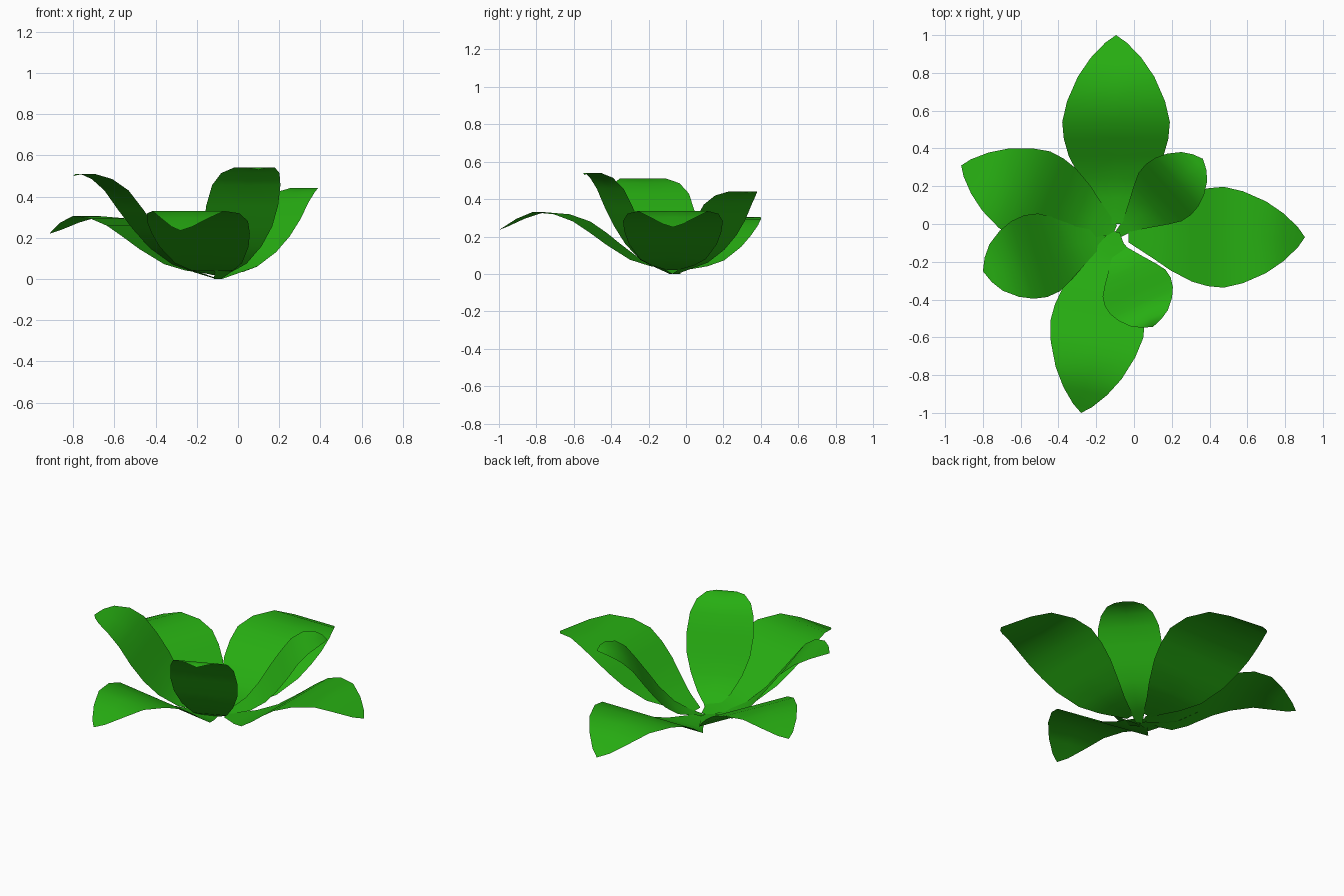
import bpy
import bmesh
from mathutils import Vector

default = bpy.data.objects.get("Cube")
if default:
    bpy.data.objects.remove(default, do_unlink=True)

# One leaf colour
green = bpy.data.materials.new("leaf_green")
green.use_nodes = True
colour = (0.02, 0.42, 0.006, 1)
green.diffuse_color = colour
green.node_tree.nodes["Principled BSDF"].inputs["Base Color"].default_value = colour

# Rows of a leaf: distance along, width, share of the rise, arch above the chord
SPREADING = [
    (0, .1, 0, 0), (.14, .42, .14, -.008), (.24, .66, .24, .005),
    (.36, .88, .36, .06), (.45, .97, .45, .108), (.54, 1, .54, .148),
    (.65, .91, .65, .163), (.78, .71, .78, .146), (.88, .47, .88, .088),
    (.96, .2, .96, .028), (1, 0, 1, 0)]
UPRIGHT = [
    (0, .1, 0, 0), (.13, .22, .06, 0), (.27, .5, .14, 0), (.4, .77, .3, 0),
    (.5, .95, .48, 0), (.6, 1, .67, 0), (.7, .95, .86, 0), (.8, .81, .97, 0),
    (.9, .57, 1.02, 0), (.96, .3, 1.02, 0), (1, 0, 1, 0)]


def leaf(name, rows, base, tip, half_width):
    """Thin leaf blade, straight across and curved along its length."""
    base, tip = Vector(base), Vector(tip)
    run = Vector((tip.x - base.x, tip.y - base.y, 0))
    left = Vector((-run.y, run.x, 0)).normalized() * half_width
    bm = bmesh.new()
    previous = None
    for along, width, rise, arch in rows:
        mid = base + run * along
        mid.z += (tip.z - base.z) * rise + run.length * arch
        row = [bm.verts.new(mid + left * width * side) for side in (1, 0, -1)]
        if previous:
            for i in range(2):
                bm.faces.new((previous[i], previous[i + 1], row[i + 1], row[i]))
        previous = row
    bmesh.ops.remove_doubles(bm, verts=bm.verts, dist=0.0005)
    for face in bm.faces:
        face.smooth = True
    mesh = bpy.data.meshes.new(name)
    bm.to_mesh(mesh)
    bm.free()
    mesh.materials.append(green)
    obj = bpy.data.objects.new(name, mesh)
    bpy.context.collection.objects.link(obj)


# Low spreading leaves
leaf("back_leaf", SPREADING, (-.095, 0, .025), (-.095, 1, .15), .285)
leaf("left_leaf", SPREADING, (-.03, -.07, .02), (.905, -.07, .25), .267)
leaf("front_leaf", SPREADING, (-.1, -.04, .02), (-.28, -1, .235), .25)
leaf("right_back_leaf", SPREADING, (-.1, -.03, .02), (-.915, .31, .22), .25)

# Steeper inner leaves
leaf("right_front_leaf", UPRIGHT, (-.1, -.05, 0), (-.8, -.25, .5), .225)
leaf("left_front_leaf", UPRIGHT, (-.1, -.08, 0), (.1, -.545, .53), .19)
leaf("left_back_leaf", UPRIGHT, (-.09, -.06, 0), (.365, .345, .432), .18)
